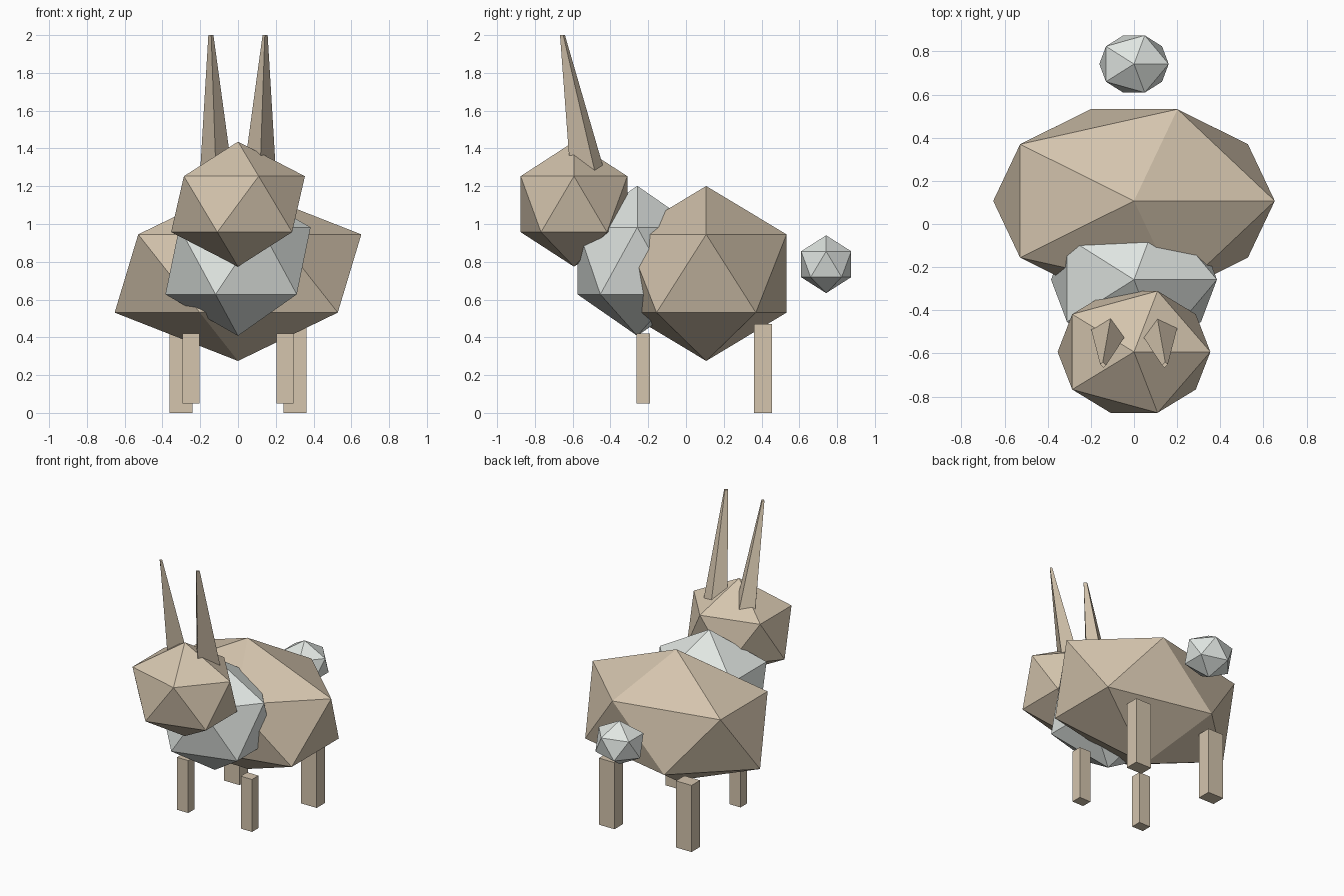
import bpy
import bmesh
from mathutils import Matrix, Vector

if "Cube" in bpy.data.objects:
    bpy.data.objects.remove(bpy.data.objects["Cube"])


def material(name, rgb):
    m = bpy.data.materials.new(name)
    m.diffuse_color = (*rgb, 1)
    m.use_nodes = True
    m.node_tree.nodes["Principled BSDF"].inputs["Base Color"].default_value = m.diffuse_color
    return m


TAN = material("tan fur", (0.66, 0.555, 0.42))
WHITE = material("pale grey fur", (0.75, 0.79, 0.76))


def finish(name, bm, mat):
    bmesh.ops.recalc_face_normals(bm, faces=bm.faces)
    mesh = bpy.data.meshes.new(name)
    bm.to_mesh(mesh)
    bm.free()
    mesh.materials.append(mat)
    obj = bpy.data.objects.new(name, mesh)
    bpy.context.collection.objects.link(obj)
    return obj


def ball(name, centre, radii, mat):
    """Stretched icosahedron."""
    bm = bmesh.new()
    m = Matrix.Translation(centre) @ Matrix.Diagonal((*radii, 1))
    bmesh.ops.create_icosphere(bm, subdivisions=1, radius=1, matrix=m)
    return finish(name, bm, mat)


def box(name, lo, hi, mat):
    lo, hi = Vector(lo), Vector(hi)
    bm = bmesh.new()
    m = Matrix.Translation((lo + hi) / 2) @ Matrix.Diagonal((*(hi - lo), 1))
    bmesh.ops.create_cube(bm, size=1, matrix=m)
    return finish(name, bm, mat)


def spike(name, base, tip, base_z, tip_z, side, mat):
    """Four-sided taper between two outlines, mirrored by side."""
    bm = bmesh.new()
    b = [bm.verts.new((x * side, y, base_z)) for x, y in base]
    t = [bm.verts.new((x * side, y, tip_z)) for x, y in tip]
    bm.faces.new(b)
    bm.faces.new(t)
    for i in range(4):
        j = (i + 1) % 4
        bm.faces.new((b[i], b[j], t[j], t[i]))
    return finish(name, bm, mat)


# Body, chest ruff, head and tail
ball("body", (0, 0.107, 0.738), (0.73, 0.50, 0.463), TAN)
ball("chest_ruff", (0, -0.258, 0.805), (0.43, 0.372, 0.397), WHITE)
ball("head", (0, -0.593, 1.105), (0.396, 0.332, 0.331), TAN)
ball("tail", (0, 0.742, 0.787), (0.18, 0.156, 0.153), WHITE)

# Ears
EAR_BASE = [(0.106, -0.423), (0.202, -0.476), (0.116, -0.611), (0.0275, -0.50)]
EAR_TIP = [(0.145, -0.641), (0.157, -0.650), (0.142, -0.667), (0.130, -0.656)]

for side, label in ((-1, "left"), (1, "right")):
    spike("ear_" + label, EAR_BASE, EAR_TIP, 1.25, 2.0, side, TAN)
    # Legs
    for part, x0, x1, y0, y1, z0, z1 in (
            ("front_leg_", 0.205, 0.293, -0.262, -0.19, 0.05, 0.42),
            ("hind_leg_", 0.24, 0.362, 0.36, 0.455, 0.0, 0.47)):
        xs = sorted((x0 * side, x1 * side))
        box(part + label, (xs[0], y0, z0), (xs[1], y1, z1), TAN)
